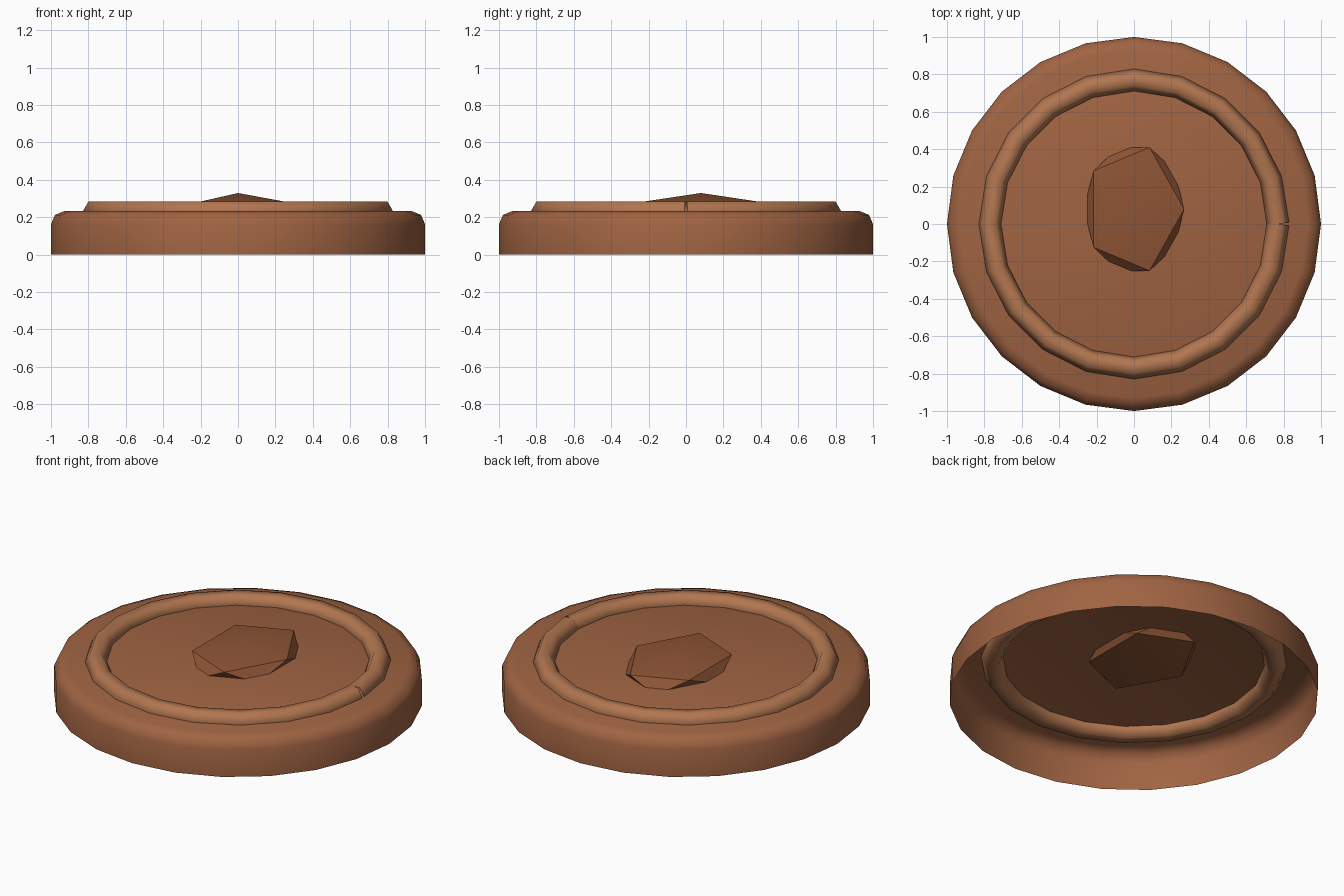
import bpy, bmesh, math
from mathutils import Matrix, Vector

if "Cube" in bpy.data.objects:
    bpy.data.objects.remove(bpy.data.objects["Cube"])


def finish(name, bm, color, angle):
    me = bpy.data.meshes.new(name)
    bm.to_mesh(me)
    bm.free()
    ob = bpy.data.objects.new(name, me)
    bpy.context.collection.objects.link(ob)
    mat = bpy.data.materials.new(name + "_colour")
    mat.diffuse_color = (*color, 1)
    mat.use_nodes = True
    mat.node_tree.nodes["Principled BSDF"].inputs["Base Color"].default_value = mat.diffuse_color
    me.materials.append(mat)
    bpy.ops.object.select_all(action='DESELECT')
    ob.select_set(True)
    bpy.context.view_layer.objects.active = ob
    bpy.ops.object.shade_smooth_by_angle(angle=math.radians(angle))
    return ob


def bridge(bm, rings, closed):
    n = len(rings[0])
    for a, b in zip(rings, rings[1:]):
        for i in range(n if closed else n - 1):
            j = (i + 1) % n
            bm.faces.new((a[i], a[j], b[j], b[i]))


# Lid shell: rounded rim, flat top, open underneath
bm = bmesh.new()
profile = [(1, 0), (1, 0.163), (0.979, 0.212), (0.93, 0.232)]
rings = [[bm.verts.new((r * math.cos(i * math.tau / 24), r * math.sin(i * math.tau / 24), z))
          for i in range(24)] for r, z in profile]
bridge(bm, rings, True)
bm.faces.new(rings[-1])
finish("lid_shell", bm, (0.35, 0.126, 0.055), 46)

# Raised ring: hexagonal tube swept round 20 segments, with a small open seam at +x
bm = bmesh.new()
SEG, R, r = 20, 0.77, 0.06
half = math.pi / SEG
rings = []
for k in range(SEG + 1):
    a = k * math.tau / SEG
    # end sections stand square to their own segment, leaving the seam notch
    d = a + (half if k == 0 else -half if k == SEG else 0)
    centre = Vector((R * math.cos(a), R * math.sin(a), 0.231))
    out = Vector((math.cos(d), math.sin(d), 0))
    rings.append([bm.verts.new(centre + out * r * math.cos(t) + Vector((0, 0, r * math.sin(t))))
                  for t in (i * math.tau / 6 for i in range(6))])
bridge(bm, rings, True)
bmesh.ops.recalc_face_normals(bm, faces=bm.faces)
finish("raised_ring", bm, (0.44, 0.18, 0.08), 80)

# Centre boss: flattened icosahedron set through the top
bm = bmesh.new()
bmesh.ops.create_icosphere(bm, subdivisions=1, radius=1,
                           matrix=Matrix.Translation((0, 0.08, 0.24)) @ Matrix.Diagonal((0.30, 0.388, 0.089, 1)))
finish("centre_boss", bm, (0.27, 0.09, 0.036), 40)
